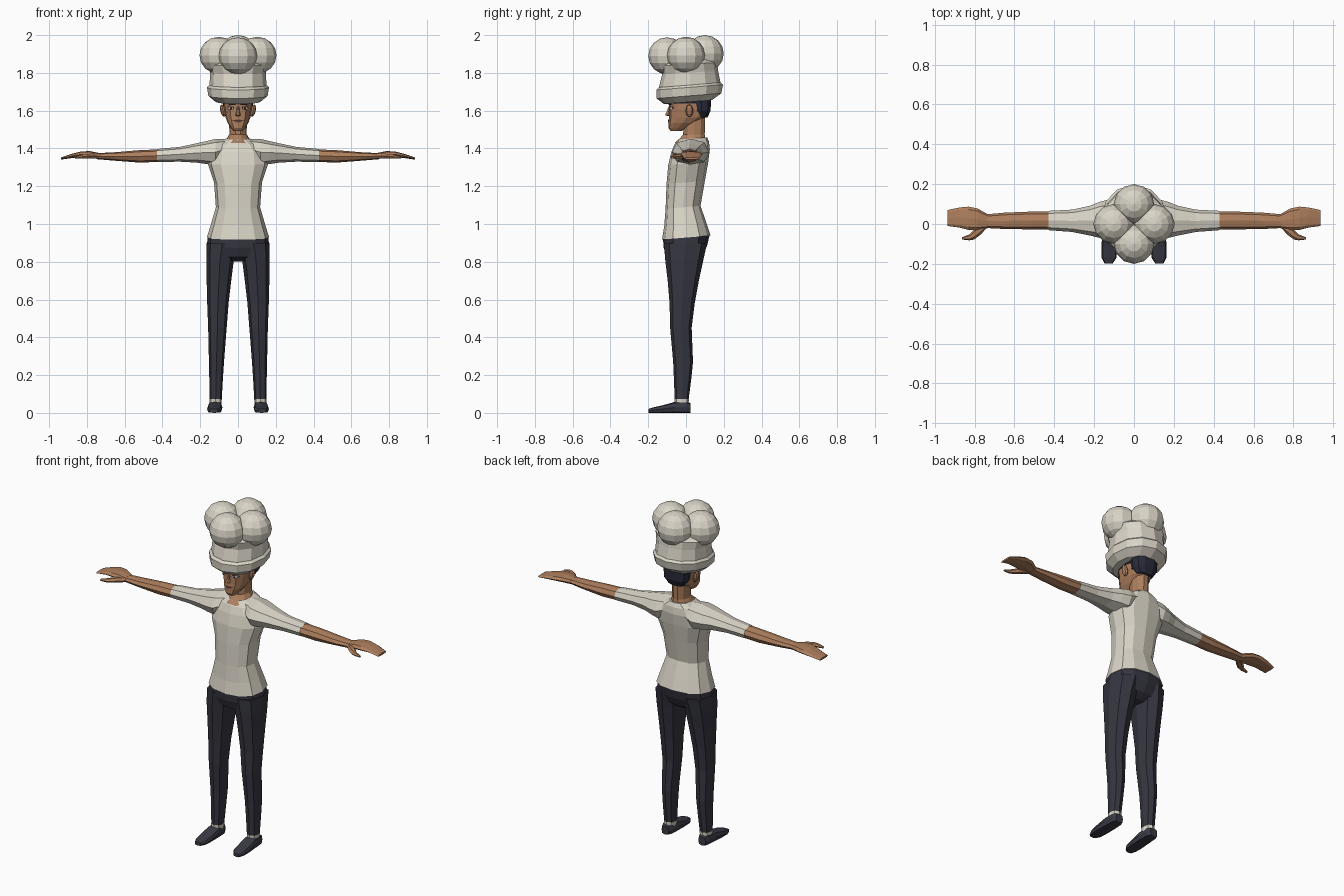
import bpy, bmesh, math
from mathutils import Vector
from mathutils.bvhtree import BVHTree


def material(name, rgb):
    m = bpy.data.materials.new(name)
    m.diffuse_color = (*rgb, 1)
    return m


CLOTH = material("off_white_cloth", (0.70, 0.66, 0.57))
SKIN = material("tan_skin", (0.42, 0.21, 0.11))
NAVY = material("dark_trousers", (0.036, 0.036, 0.052))
SHOE = material("dark_shoes", (0.042, 0.042, 0.060))
HAIR = material("blue_black_hair", (0.022, 0.024, 0.042))
DARK = material("dark_face_lines", (0.02, 0.013, 0.012))
LIP = material("brown_lips", (0.16, 0.06, 0.04))
EYE = material("eye_white", (0.55, 0.52, 0.48))


def finish(bm, name, mat, mirror=False):
    bmesh.ops.recalc_face_normals(bm, faces=bm.faces)
    me = bpy.data.meshes.new(name)
    bm.to_mesh(me)
    bm.free()
    me.materials.append(mat)
    ob = bpy.data.objects.new(name, me)
    bpy.context.collection.objects.link(ob)
    if mirror:
        mod = ob.modifiers.new("mirror", "MIRROR")
        mod.use_mirror_merge = False
    return ob


def loft(name, axis, rows, mat, n=8, p=1.0, slope=0.0, mirror=False):
    """Skin rounded rings; each row is (position, a0, a1, b0, b1)."""
    bm = bmesh.new()
    rings = []
    for t, a0, a1, b0, b1 in rows:
        ring = []
        for i in range(n):
            ang = 2 * math.pi * i / n
            c, s = math.cos(ang), math.sin(ang)
            c = math.copysign(abs(c) ** p, c) if abs(c) > 1e-6 else 0
            s = math.copysign(abs(s) ** p, s) if abs(s) > 1e-6 else 0
            a = (a0 + a1) / 2 + (a1 - a0) / 2 * c
            b = (b0 + b1) / 2 + (b1 - b0) / 2 * s
            co = {"x": (t, a, b), "y": (a, t, b), "z": (a, b, t + slope * b)}[axis]
            ring.append(bm.verts.new(co))
        rings.append(ring)
    for r, q in zip(rings, rings[1:]):
        for i in range(n):
            j = (i + 1) % n
            bm.faces.new((r[i], r[j], q[j], q[i]))
    bm.faces.new(rings[0])
    bm.faces.new(rings[-1])
    return finish(bm, name, mat, mirror)


def sym(rows):
    """Rows (z, half width, y0, y1) centred on x = 0."""
    return [(z, -w, w, y0, y1) for z, w, y0, y1 in rows]


# Shirt body and sleeves
loft("shirt_body", "z", sym([
    (0.93, 0.155, -0.12, 0.12), (0.928, 0.165, -0.127, 0.13), (1.0, 0.143, -0.115, 0.107),
    (1.09, 0.117, -0.108, 0.077), (1.22, 0.127, -0.103, 0.10), (1.32, 0.160, -0.094, 0.118),
    (1.385, 0.150, -0.078, 0.126), (1.425, 0.115, -0.062, 0.122),
    (1.45, 0.062, -0.042, 0.112)]), CLOTH, n=12, p=0.85, slope=0.08)
loft("sleeve", "x", [
    (0.04, -0.03, 0.11, 1.36, 1.452), (0.12, -0.075, 0.124, 1.31, 1.45),
    (0.17, -0.070, 0.112, 1.318, 1.438), (0.22, -0.058, 0.092, 1.325, 1.427),
    (0.31, -0.040, 0.072, 1.33, 1.408), (0.43, -0.031, 0.066, 1.328, 1.397)],
    CLOTH, p=0.9, mirror=True)

# Forearm, palm with fingers, thumb
loft("forearm", "x", [
    (0.42, -0.029, 0.064, 1.329, 1.395), (0.52, -0.027, 0.062, 1.325, 1.391),
    (0.65, -0.025, 0.057, 1.335, 1.380), (0.745, -0.020, 0.048, 1.343, 1.375)],
    SKIN, p=0.9, mirror=True)
loft("hand", "x", [
    (0.735, -0.022, 0.050, 1.343, 1.376), (0.785, -0.032, 0.078, 1.352, 1.386),
    (0.83, -0.030, 0.087, 1.353, 1.384), (0.875, -0.018, 0.083, 1.350, 1.373),
    (0.936, -0.010, 0.070, 1.341, 1.353)], SKIN, p=0.8, mirror=True)
loft("thumb", "x", [
    (0.74, -0.022, 0.01, 1.345, 1.372), (0.772, -0.055, 0.0, 1.345, 1.375),
    (0.802, -0.078, -0.028, 1.345, 1.372), (0.825, -0.082, -0.052, 1.345, 1.367),
    (0.862, -0.078, -0.066, 1.345, 1.357)], SKIN, n=6, mirror=True)

# Trousers: hips and two legs
loft("trouser_hips", "z", sym([
    (0.932, 0.160, -0.122, 0.124), (0.88, 0.166, -0.118, 0.112),
    (0.83, 0.150, -0.100, 0.088), (0.805, 0.09, -0.05, 0.05)]),
    NAVY, n=12, p=0.85, slope=0.05)
loft("trouser_leg", "z", [
    (0.90, 0.0, 0.166, -0.117, 0.112), (0.81, 0.022, 0.168, -0.110, 0.092),
    (0.70, 0.036, 0.166, -0.097, 0.068), (0.58, 0.050, 0.163, -0.087, 0.046),
    (0.45, 0.060, 0.158, -0.084, 0.030), (0.27, 0.074, 0.154, -0.068, 0.037),
    (0.18, 0.080, 0.152, -0.064, 0.028), (0.072, 0.086, 0.150, -0.060, 0.014)],
    NAVY, p=0.85, mirror=True)

# Socks and shoes
loft("sock", "z", [(0.04, 0.088, 0.150, -0.058, 0.014), (0.074, 0.086, 0.151, -0.061, 0.015)],
     CLOTH, p=0.85, mirror=True)
loft("shoe", "y", [
    (0.023, 0.098, 0.146, 0, 0.052), (0.0, 0.086, 0.156, 0, 0.060),
    (-0.06, 0.083, 0.160, 0, 0.058), (-0.12, 0.084, 0.164, 0, 0.041),
    (-0.17, 0.088, 0.162, 0, 0.030), (-0.199, 0.108, 0.148, 0, 0.021)],
    SHOE, p=0.55, mirror=True)

# Neck and head
loft("neck", "z", sym([
    (1.428, 0.082, -0.066, 0.11), (1.455, 0.058, -0.034, 0.106),
    (1.475, 0.046, -0.018, 0.102), (1.57, 0.047, -0.015, 0.105)]), SKIN, n=10)
head = loft("head", "z", sym([
    (1.492, 0.024, -0.082, -0.025), (1.507, 0.036, -0.092, 0.005),
    (1.535, 0.055, -0.092, 0.055), (1.565, 0.066, -0.090, 0.105),
    (1.61, 0.074, -0.090, 0.124), (1.67, 0.076, -0.092, 0.122)]), SKIN, n=12, p=0.8)
loft("nose", "z", sym([
    (1.572, 0.008, -0.098, -0.08), (1.577, 0.015, -0.113, -0.08),
    (1.595, 0.009, -0.104, -0.08), (1.622, 0.006, -0.093, -0.08)]), SKIN, n=6)

# Ears
bm = bmesh.new()
bmesh.ops.create_uvsphere(bm, u_segments=8, v_segments=6, radius=1)
for v in bm.verts:
    v.co = Vector((0.080 + 0.014 * v.co.x + 0.006 * v.co.z,
                   0.018 + 0.020 * v.co.y, 1.60 + 0.033 * v.co.z))
finish(bm, "ear", SKIN, mirror=True)

# Hair at the back of the head and under the hat rim
loft("back_hair", "z", sym([
    (1.565, 0.050, 0.055, 0.116), (1.60, 0.077, 0.035, 0.132),
    (1.67, 0.082, 0.020, 0.136)]), HAIR, n=10, p=0.8)
loft("hair_line", "z", sym([
    (1.637, 0.078, -0.095, 0.13), (1.67, 0.080, -0.097, 0.132)]), HAIR, n=12, p=0.8)

# Flat facial features laid onto the head surface
tree = BVHTree.FromPolygons([v.co for v in head.data.vertices],
                            [p.vertices for p in head.data.polygons])


def patch(name, outline, mat, lift):
    bm = bmesh.new()
    verts = []
    for x, z in outline:
        hit = tree.ray_cast(Vector((x, -1, z)), Vector((0, 1, 0)))[0]
        verts.append(bm.verts.new((x, hit.y - lift, z)))
    face = bm.faces.new(verts)
    face.normal_update()
    if face.normal.y > 0:
        face.normal_flip()
    me = bpy.data.meshes.new(name)
    bm.to_mesh(me)
    bm.free()
    me.materials.append(mat)
    ob = bpy.data.objects.new(name, me)
    bpy.context.collection.objects.link(ob)
    ob.modifiers.new("mirror", "MIRROR").use_mirror_merge = False


def oval(x, z, rx, rz, n=8):
    return [(x + rx * math.cos(2 * math.pi * i / n), z + rz * math.sin(2 * math.pi * i / n))
            for i in range(n)]


patch("eye_outline", oval(0.038, 1.614, 0.019, 0.010), DARK, 0.004)
patch("eye_white", oval(0.038, 1.613, 0.014, 0.006), EYE, 0.006)
patch("iris", oval(0.037, 1.613, 0.006, 0.007), DARK, 0.008)
patch("eyebrow", [(0.014, 1.629), (0.04, 1.631), (0.060, 1.627), (0.042, 1.637), (0.014, 1.635)],
      DARK, 0.005)
patch("upper_lip", [(0, 1.547), (0.028, 1.547), (0.008, 1.554), (0, 1.552)], LIP, 0.004)
patch("mouth_line", [(0, 1.545), (0.031, 1.546), (0.031, 1.548), (0, 1.548)], DARK, 0.005)
patch("lower_lip", [(0, 1.538), (0.012, 1.538), (0.026, 1.546), (0, 1.546)], LIP, 0.004)

# Hat: tilted rolled band and flared crown
loft("hat_band", "z", sym([
    (1.643, 0.085, -0.10, 0.12), (1.645, 0.118, -0.118, 0.138), (1.677, 0.157, -0.155, 0.187),
    (1.722, 0.164, -0.157, 0.196), (1.735, 0.150, -0.142, 0.182)]),
    CLOTH, n=12, p=0.95, slope=0.08)
loft("hat_crown", "z", sym([
    (1.70, 0.145, -0.138, 0.178), (1.735, 0.151, -0.143, 0.183), (1.80, 0.147, -0.126, 0.170),
    (1.845, 0.158, -0.135, 0.165), (1.89, 0.115, -0.10, 0.11)]),
    CLOTH, n=12, p=0.95, slope=0.06)

# Hat: four round puffs
for side, x, y, z in (("front", 0, -0.1, 1.89), ("back", 0, 0.1, 1.902),
                      ("left", -0.102, 0, 1.893), ("right", 0.102, 0, 1.893)):
    bm = bmesh.new()
    bmesh.ops.create_uvsphere(bm, u_segments=12, v_segments=8, radius=0.098)
    bmesh.ops.scale(bm, vec=(1.04, 1.02, 1), verts=bm.verts)
    bmesh.ops.translate(bm, vec=(x, y, z), verts=bm.verts)
    finish(bm, "hat_puff_" + side, CLOTH)
